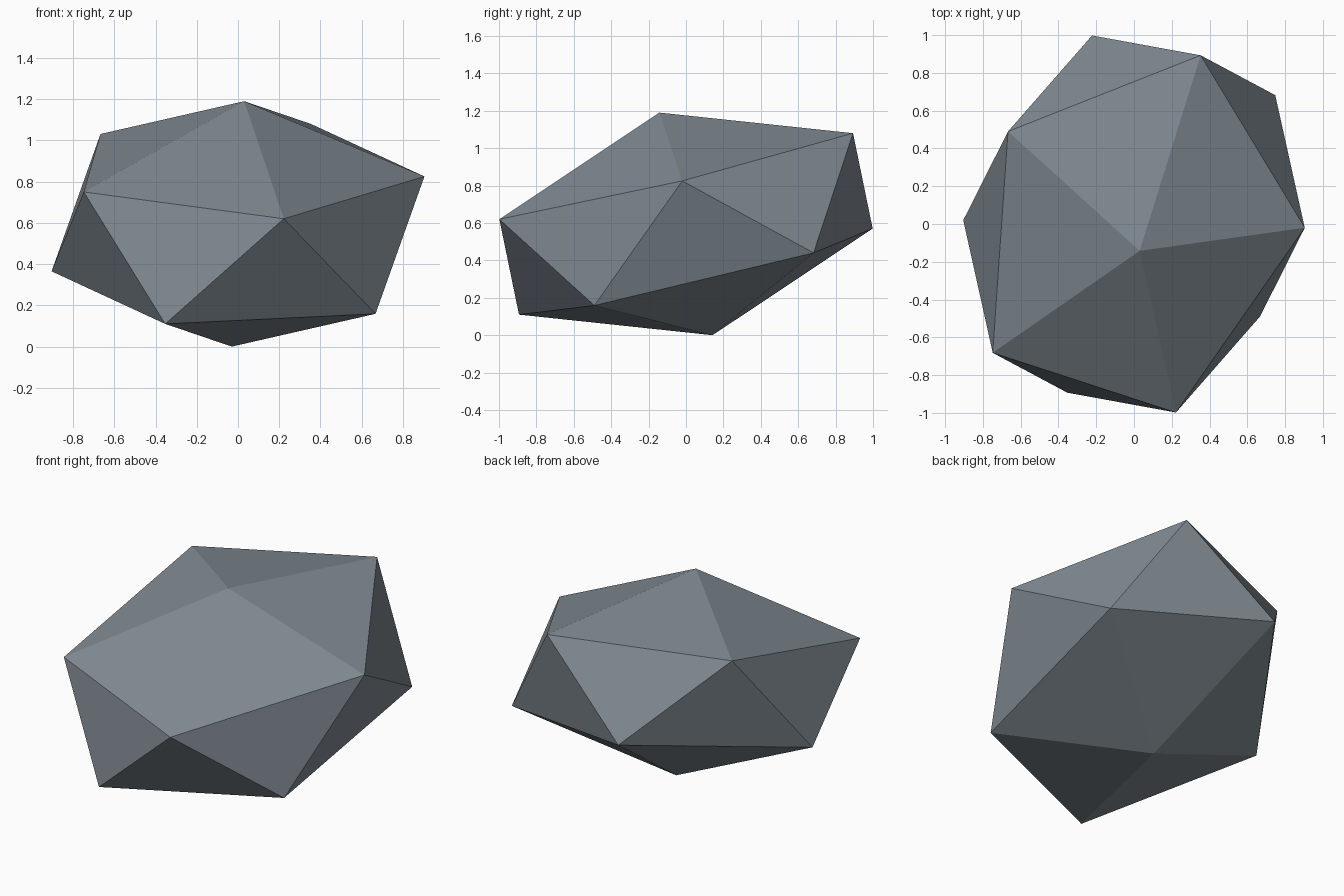
import bpy
import bmesh
from mathutils import Vector

cube = bpy.data.objects.get("Cube")
if cube:
    bpy.data.objects.remove(cube, do_unlink=True)

# Slate stone colour
stone = bpy.data.materials.new("slate_grey")
stone.use_nodes = True
colour = (0.215, 0.253, 0.285, 1.0)
stone.diffuse_color = colour
bsdf = next(n for n in stone.node_tree.nodes if n.type == 'BSDF_PRINCIPLED')
bsdf.inputs["Base Color"].default_value = colour
bsdf.inputs["Roughness"].default_value = 0.9

# Upper corners of the boulder, relative to its centre:
# the peak and the five corners around it
CENTRE = Vector((0, 0, 0.595))
corners = [Vector(p) for p in (
    (0.03, -0.142, 0.595),
    (0.904, -0.02, 0.23),
    (0.222, -0.998, 0.025),
    (-0.748, -0.682, 0.155),
    (-0.667, 0.49, 0.436),
    (0.353, 0.893, 0.485),
)]

# Each corner is repeated through the centre, then wrapped in flat facets
bm = bmesh.new()
for corner in corners:
    for side in (1, -1):
        bm.verts.new(CENTRE + corner * side)
bmesh.ops.convex_hull(bm, input=bm.verts[:])
bmesh.ops.recalc_face_normals(bm, faces=bm.faces[:])

mesh = bpy.data.meshes.new("boulder")
bm.to_mesh(mesh)
bm.free()
mesh.materials.append(stone)
boulder = bpy.data.objects.new("boulder", mesh)
bpy.context.scene.collection.objects.link(boulder)
